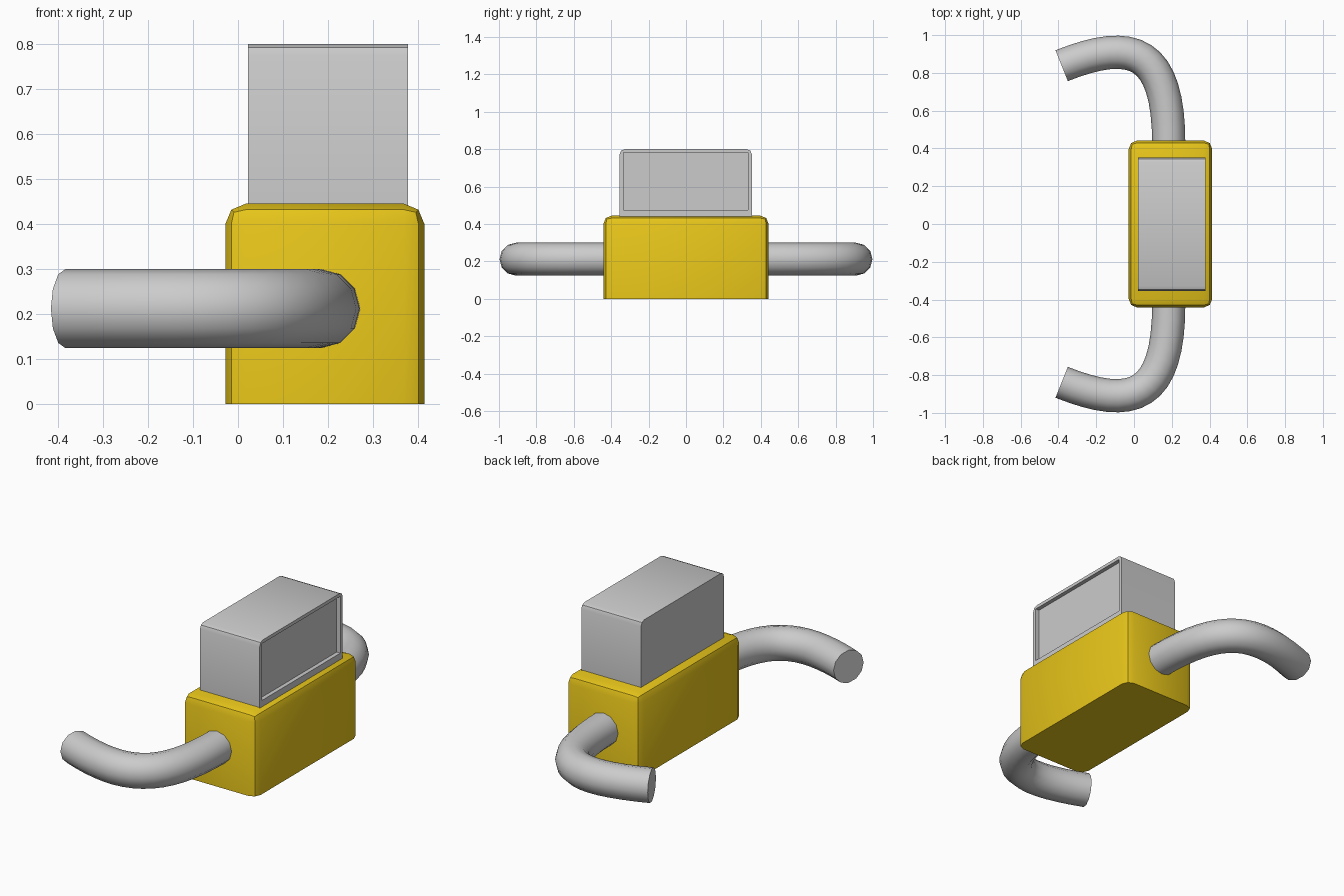
import bpy, bmesh, math
from mathutils import Vector

if "Cube" in bpy.data.objects:
    bpy.data.objects.remove(bpy.data.objects["Cube"])


def shade(obj, angle):
    bpy.ops.object.select_all(action='DESELECT')
    obj.select_set(True)
    bpy.context.view_layer.objects.active = obj
    bpy.ops.object.shade_smooth_by_angle(angle=math.radians(angle))


def rounded_box(name, lo, hi, width, edge_test, recess=None):
    """Box between two corners, bevelling only the edges that pass edge_test."""
    lo, hi = Vector(lo), Vector(hi)
    bm = bmesh.new()
    bmesh.ops.create_cube(bm, size=1)
    for v in bm.verts:
        v.co = Vector([(lo[i] + hi[i]) / 2 + v.co[i] * (hi[i] - lo[i]) for i in range(3)])
    edges = [e for e in bm.edges if edge_test(*(v.co for v in e.verts))]
    bmesh.ops.bevel(bm, geom=edges, offset=width, offset_type='OFFSET',
                    segments=2, profile=0.5, affect='EDGES')
    # Optional recessed panel on the +x face
    if recess:
        rim, depth = recess
        bm.normal_update()
        face = max(bm.faces, key=lambda f: f.normal.x * f.calc_area())
        # square inner outline cut from the rounded face
        bmesh.ops.delete(bm, geom=[face], context='FACES_ONLY')
        border = [e for e in bm.edges if e.is_boundary]
        y0, y1, z0, z1 = rim
        outline = [(y0, z0), (y1, z0), (y1, z1), (y0, z1)]
        front = [bm.verts.new((hi.x, y, z)) for y, z in outline]
        back = [bm.verts.new((hi.x - depth, y, z)) for y, z in outline]
        inner = [bm.edges.new((front[i], front[(i + 1) % 4])) for i in range(4)]
        bmesh.ops.triangle_fill(bm, edges=border + inner, use_beauty=True)
        for i in range(4):
            j = (i + 1) % 4
            bm.faces.new((front[i], front[j], back[j], back[i]))
        if not any(set(f.verts) == set(back) for f in bm.faces):
            bm.faces.new(back)
        bmesh.ops.recalc_face_normals(bm, faces=bm.faces)
    mesh = bpy.data.meshes.new(name)
    bm.to_mesh(mesh)
    bm.free()
    obj = bpy.data.objects.new(name, mesh)
    bpy.context.collection.objects.link(obj)
    shade(obj, 30)
    return obj


# Yellow base: all edges rounded except those on the floor
yellow = bpy.data.materials.new("yellow_paint")
yellow.diffuse_color = (0.80, 0.56, 0.01, 1)
yellow.use_nodes = True
yellow.node_tree.nodes["Principled BSDF"].inputs["Base Color"].default_value = yellow.diffuse_color
base = rounded_box("base_body", (-0.028, -0.442, 0), (0.414, 0.442, 0.445), 0.045,
                   lambda a, b: max(a.z, b.z) > 0.1)
base.data.materials.append(yellow)

# Grey head: two top edges rounded, shallow panel recess facing +x
rounded_box("head_box", (0.022, -0.355, 0.44), (0.378, 0.352, 0.80), 0.027,
            lambda a, b: min(a.z, b.z) > 0.7 and abs(a.y - b.y) < 0.01,
            recess=((-0.335, 0.332, 0.476, 0.782), 0.022))


# Curved side tubes, 12-sided, one on each side
def side_tube(name, side):
    curve = bpy.data.curves.new(name, 'CURVE')
    curve.dimensions = '3D'
    curve.twist_mode = 'Z_UP'
    curve.bevel_depth = 0.088
    curve.bevel_resolution = 4
    curve.resolution_u = 16
    curve.use_fill_caps = True
    spline = curve.splines.new('BEZIER')
    spline.bezier_points.add(1)
    path = [((0.184, -0.04), (0.184, 0.44), (0.184, 0.92)),
            ((-0.002, 0.99), (-0.383, 0.838), (-0.57, 0.764))]
    for p, pts in zip(spline.bezier_points, path):
        p.handle_left_type = p.handle_right_type = 'FREE'
        p.handle_left, p.co, p.handle_right = [(x, y * side, 0.212) for x, y in pts]
    # short root reaching into the base
    root = curve.splines[0].bezier_points[0]
    root.co.y -= 0.02 * side
    obj = bpy.data.objects.new(name, curve)
    bpy.context.collection.objects.link(obj)
    bpy.ops.object.select_all(action='DESELECT')
    obj.select_set(True)
    bpy.context.view_layer.objects.active = obj
    bpy.ops.object.convert(target='MESH')
    obj = bpy.context.view_layer.objects.active
    bm = bmesh.new()
    bm.from_mesh(obj.data)
    bmesh.ops.remove_doubles(bm, verts=bm.verts, dist=0.0005)
    bmesh.ops.recalc_face_normals(bm, faces=bm.faces)
    bm.to_mesh(obj.data)
    bm.free()
    shade(obj, 40)


for label, side in (("front", -1), ("back", 1)):
    side_tube(label + "_side_tube", side)
